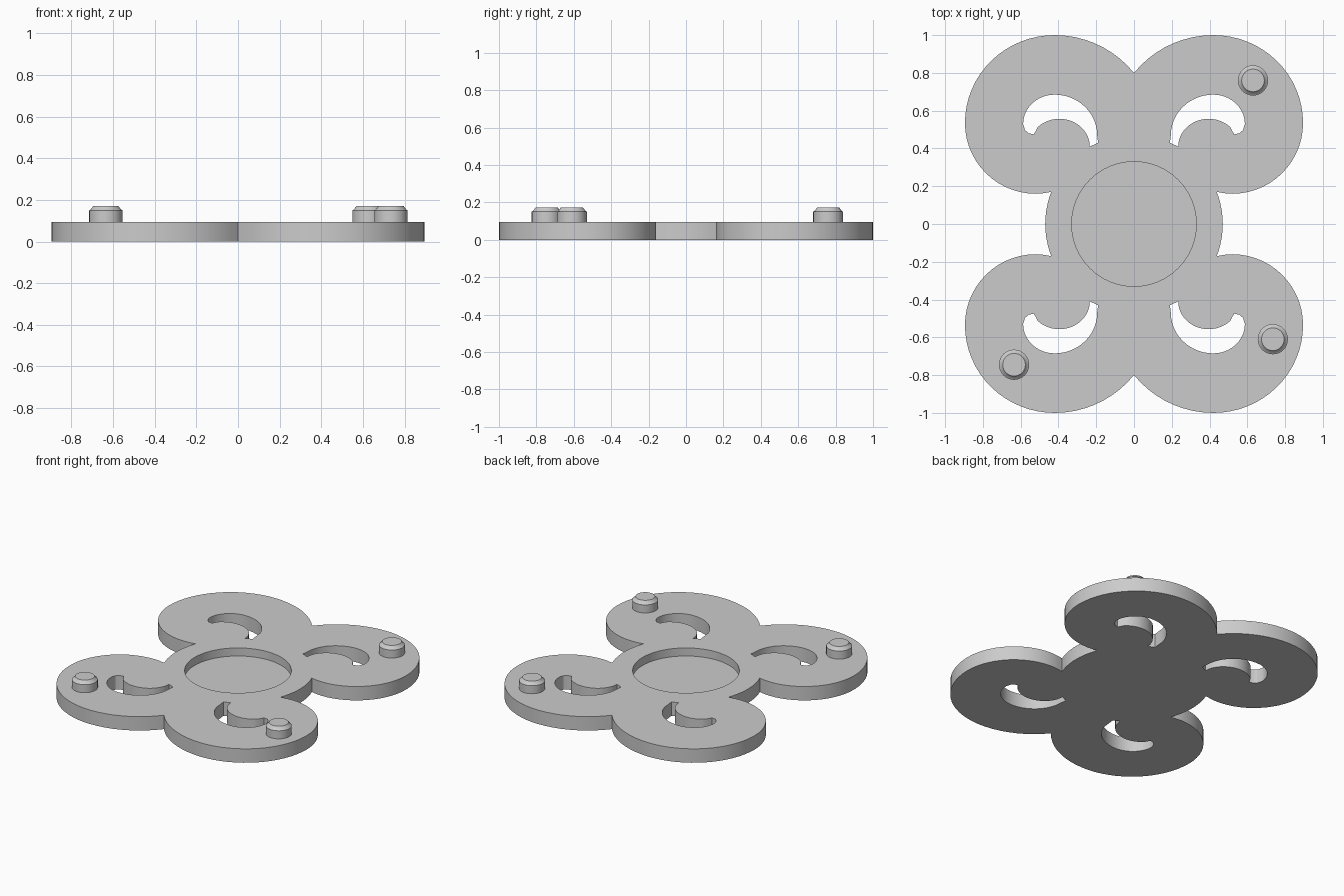
import bpy, bmesh, math
from math import cos, sin, radians

if "Cube" in bpy.data.objects:
    bpy.data.objects.remove(bpy.data.objects["Cube"])

grey = bpy.data.materials.new("plain grey")
grey.diffuse_color = (0.6, 0.6, 0.6, 1)
grey.use_nodes = True
grey.node_tree.nodes["Principled BSDF"].inputs["Base Color"].default_value = grey.diffuse_color


def arc(cx, cy, rx, ry, a0, a1, n=12):
    """Points along an elliptical arc, angles in degrees."""
    angles = [radians(a0 + (a1 - a0) * i / n) for i in range(n + 1)]
    return [(cx + rx * cos(a), cy + ry * sin(a)) for a in angles]


def prism(name, points, z0, z1):
    """Upright solid with the given outline."""
    clean = []
    for p in points:
        if not clean or math.dist(p, clean[-1]) > 1e-4:
            clean.append(p)
    if math.dist(clean[0], clean[-1]) < 1e-4:
        clean.pop()
    bm = bmesh.new()
    base = bm.faces.new([bm.verts.new((x, y, z0)) for x, y in clean])
    top = bmesh.ops.extrude_face_region(bm, geom=[base])["geom"]
    bmesh.ops.translate(bm, vec=(0, 0, z1 - z0),
                        verts=[v for v in top if isinstance(v, bmesh.types.BMVert)])
    bmesh.ops.recalc_face_normals(bm, faces=bm.faces)
    return finish(name, bm)


def finish(name, bm):
    mesh = bpy.data.meshes.new(name)
    bm.to_mesh(mesh)
    bm.free()
    mesh.materials.append(grey)
    obj = bpy.data.objects.new(name, mesh)
    bpy.context.collection.objects.link(obj)
    return obj


def smooth(obj):
    bpy.ops.object.select_all(action='DESELECT')
    obj.select_set(True)
    bpy.context.view_layer.objects.active = obj
    bpy.ops.object.convert(target='MESH')
    bpy.ops.object.shade_smooth_by_angle(angle=radians(30))


# Plate outline: a hub arc and one scroll lobe, mirrored to four
quarter = (arc(0, 0, 0.47, 0.47, 0, 21.2, 5)
           + [(0.48, 0.163)]
           + arc(0.52, 0.535, 0.375, 0.375, -90, 0, 14)
           + arc(0.42, 0.535, 0.475, 0.465, 0, 90, 16)
           + arc(0.42, 0.46, 0.54, 0.54, 90, 141, 9)
           + [(0, 0.795)])
half = quarter + [(-x, y) for x, y in reversed(quarter)]
plate = prism("scroll_plate", half + [(x, -y) for x, y in reversed(half)], 0, 0.095)

# Crescent openings through the lobes
crescent = (arc(0.42, 0.47, 0.225, 0.215, 180, 90)
            + arc(0.42, 0.53, 0.167, 0.155, 90, 0, 10)
            + [(0.577, 0.497), (0.557, 0.48), (0.53, 0.475)]
            + arc(0.395, 0.41, 0.161, 0.147, 45, 180, 14)
            + [(0.19, 0.43)])
cutters = [prism("crescent_cutter", [(sx * x, sy * y) for x, y in crescent], -0.1, 0.2)
           for sx in (1, -1) for sy in (1, -1)]

# Round recess in the hub
cutters.append(prism("recess_cutter", arc(0, 0, 0.33, 0.33, 0, 360, 64), 0.04, 0.2))

for cutter in cutters:
    cutter.hide_render = True
    mod = plate.modifiers.new(cutter.name, 'BOOLEAN')
    mod.operation = 'DIFFERENCE'
    mod.solver = 'EXACT'
    mod.object = cutter
smooth(plate)
for cutter in cutters:
    bpy.data.objects.remove(cutter)

# Three pegs with bevelled caps
PEG_PROFILE = [(0.08, 0.09), (0.08, 0.15), (0.073, 0.154), (0.06, 0.172)]
for i, (px, py) in enumerate([(0.63, 0.76), (0.735, -0.61), (-0.635, -0.745)]):
    bm = bmesh.new()
    n = 32
    rings = [[bm.verts.new((px + r * cos(math.tau * k / n), py + r * sin(math.tau * k / n), z))
              for k in range(n)] for r, z in PEG_PROFILE]
    for low, high in zip(rings, rings[1:]):
        for k in range(n):
            j = (k + 1) % n
            bm.faces.new((low[k], low[j], high[j], high[k]))
    bm.faces.new(rings[-1])
    bm.faces.new(rings[0][::-1])
    smooth(finish(f"peg_{i + 1}", bm))
